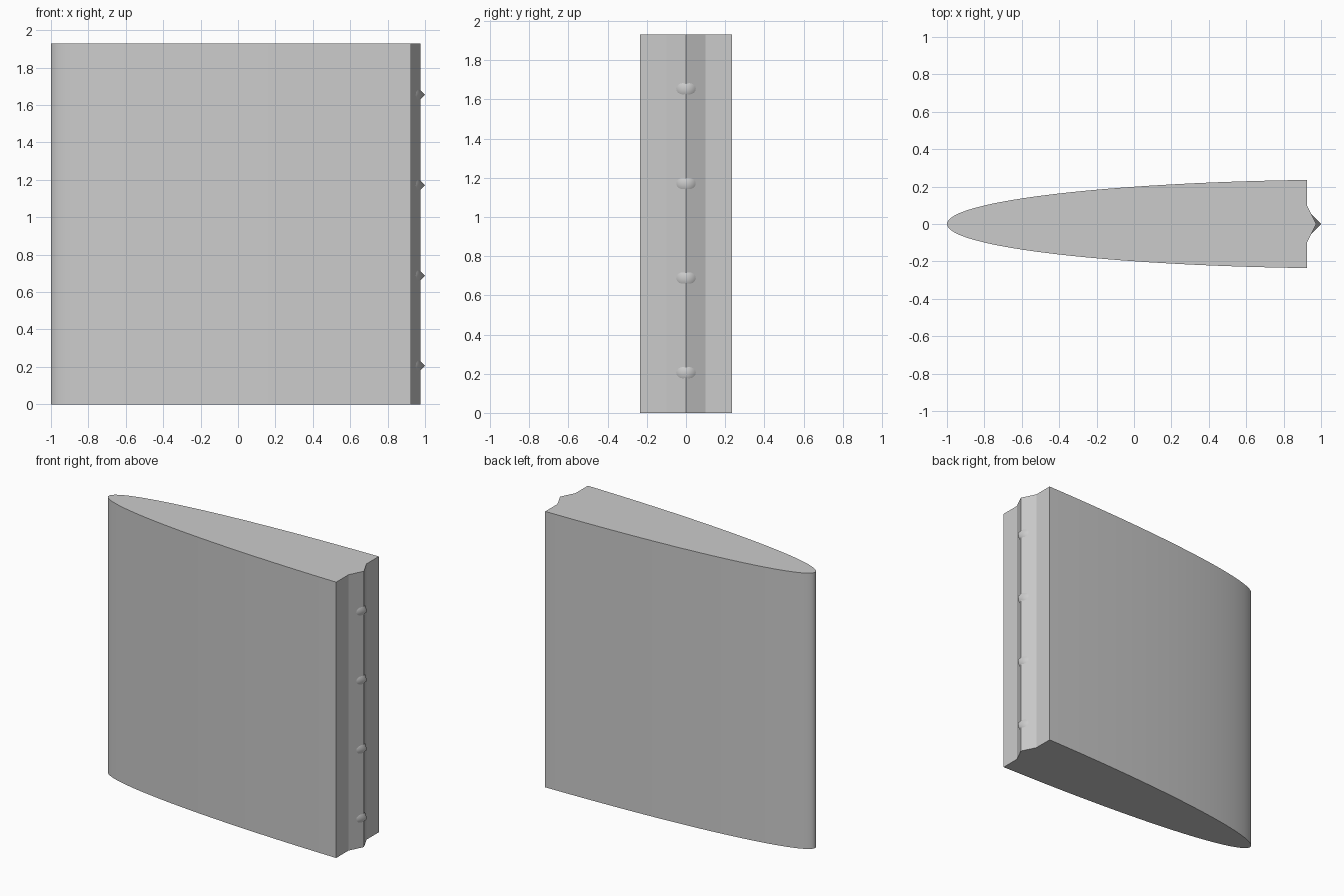
import bpy, bmesh, math
from mathutils import Matrix, Vector

if "Cube" in bpy.data.objects:
    bpy.data.objects.remove(bpy.data.objects["Cube"], do_unlink=True)

HEIGHT = 1.93
STEP_X, RIDGE_X = 0.925, 0.975

grey = bpy.data.materials.new("plain grey")
grey.use_nodes = True
COLOUR = (0.6, 0.6, 0.6, 1)
grey.diffuse_color = COLOUR
grey.node_tree.nodes["Principled BSDF"].inputs["Base Color"].default_value = COLOUR


def add_object(name, bm):
    bmesh.ops.recalc_face_normals(bm, faces=bm.faces)
    mesh = bpy.data.meshes.new(name)
    bm.to_mesh(mesh)
    bm.free()
    mesh.materials.append(grey)
    obj = bpy.data.objects.new(name, mesh)
    bpy.context.collection.objects.link(obj)
    bpy.ops.object.select_all(action="DESELECT")
    obj.select_set(True)
    bpy.context.view_layer.objects.active = obj
    bpy.ops.object.shade_smooth_by_angle(angle=math.radians(20))
    return obj


# Strut body: elliptical nose, blunt tail with a shallow ridge
def half_thickness(x):
    return 0.2375 * math.sqrt(max(0, 1 - ((1.2 - x) / 2.2) ** 2))


STEPS = 48
side = []
for i in range(1, STEPS + 1):
    x = -1 + (1 + STEP_X) * (i / STEPS) ** 2
    side.append((x, half_thickness(x)))
side.append((STEP_X, 0.1))
profile = [(-1, 0)] + side + [(RIDGE_X, 0)] + [(x, -y) for x, y in reversed(side)]

bm = bmesh.new()
base = bm.faces.new([bm.verts.new((x, y, 0)) for x, y in profile])
top = bmesh.ops.extrude_face_region(bm, geom=[base])["geom"]
bmesh.ops.translate(bm, vec=Vector((0, 0, HEIGHT)),
                    verts=[v for v in top if isinstance(v, bmesh.types.BMVert)])
add_object("strut_body", bm)

# Row of small conical nozzles along the tail ridge
DEPTH = 0.055
for i in range(4):
    bm = bmesh.new()
    place = Matrix.Translation((1 - DEPTH / 2, 0, 0.205 + 0.483 * i)) @ Matrix.Rotation(math.pi / 2, 4, "Y")
    bmesh.ops.create_cone(bm, cap_ends=True, segments=24, radius1=DEPTH,
                          radius2=0, depth=DEPTH, matrix=place)
    add_object(f"nozzle_{i + 1}", bm)
